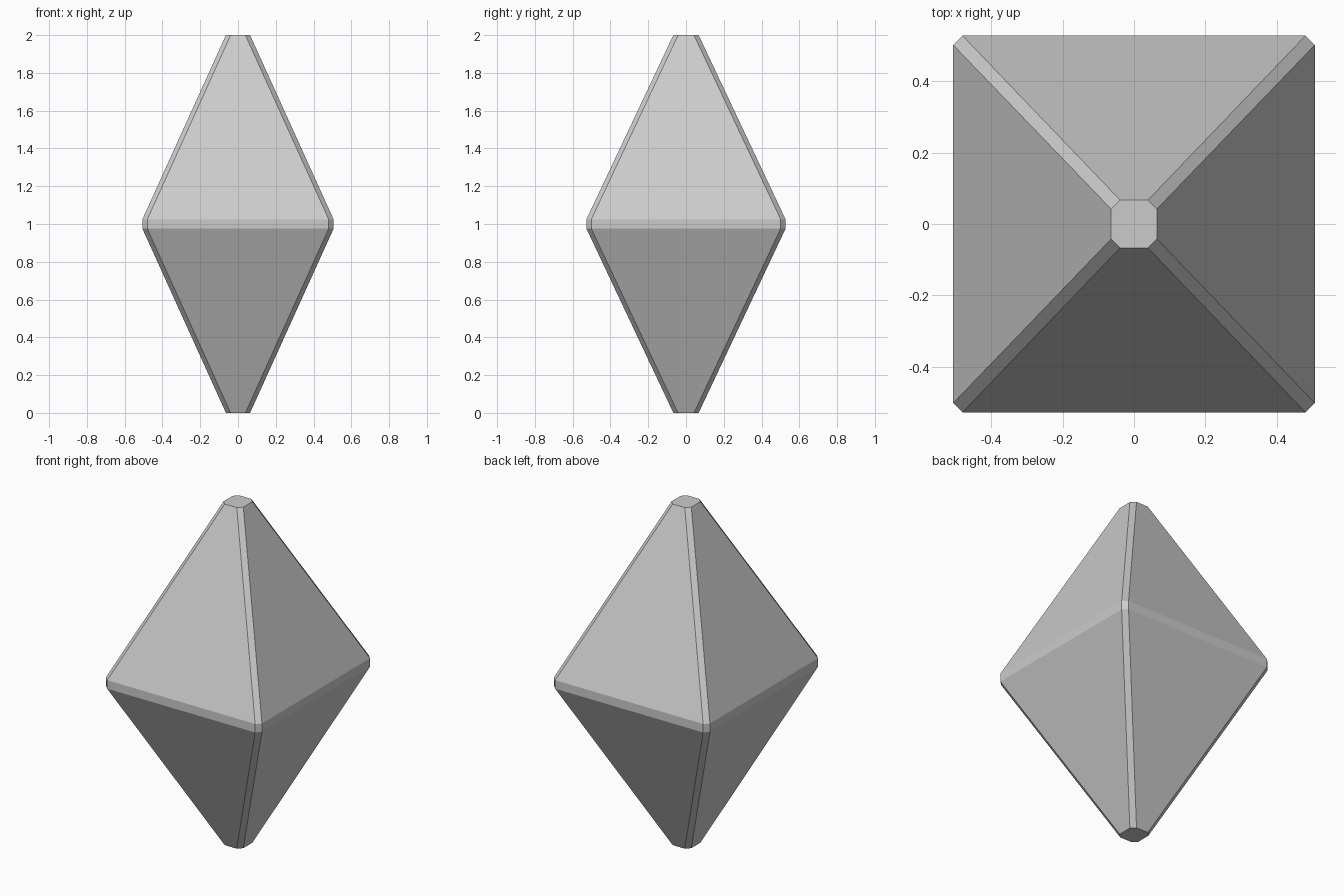
import bpy
import bmesh

cube = bpy.data.objects.get("Cube")
if cube:
    bpy.data.objects.remove(cube, do_unlink=True)

# Plain grey stone
grey = bpy.data.materials.new("light grey")
grey.use_nodes = True
colour = (0.6, 0.6, 0.6, 1)
grey.diffuse_color = colour
grey.node_tree.nodes["Principled BSDF"].inputs["Base Color"].default_value = colour


def ring(bm, hx, hy, cut, z):
    """Rectangle with clipped corners, in order around z."""
    outline = []
    for sx, sy in ((1, 1), (-1, 1), (-1, -1), (1, -1)):
        pair = [(sx * hx, sy * (hy - cut)), (sx * (hx - cut), sy * hy)]
        outline += pair if sx * sy > 0 else pair[::-1]
    return [bm.verts.new((x, y, z)) for x, y in outline]


# Bipyramid gem: small flat tips and a narrow vertical belt
bm = bmesh.new()
tip = (0.064, 0.067, 0.025)
belt = (0.506, 0.527, 0.026)
rings = [ring(bm, *size, z) for size, z in
         ((tip, 0), (belt, 0.975), (belt, 1.025), (tip, 2))]
for low, high in zip(rings, rings[1:]):
    for i in range(8):
        j = (i + 1) % 8
        bm.faces.new((low[i], low[j], high[j], high[i]))
bm.faces.new(rings[0][::-1])
bm.faces.new(rings[-1])
bmesh.ops.recalc_face_normals(bm, faces=bm.faces)

mesh = bpy.data.meshes.new("gem")
bm.to_mesh(mesh)
bm.free()
mesh.materials.append(grey)
gem = bpy.data.objects.new("gem", mesh)
bpy.context.collection.objects.link(gem)
